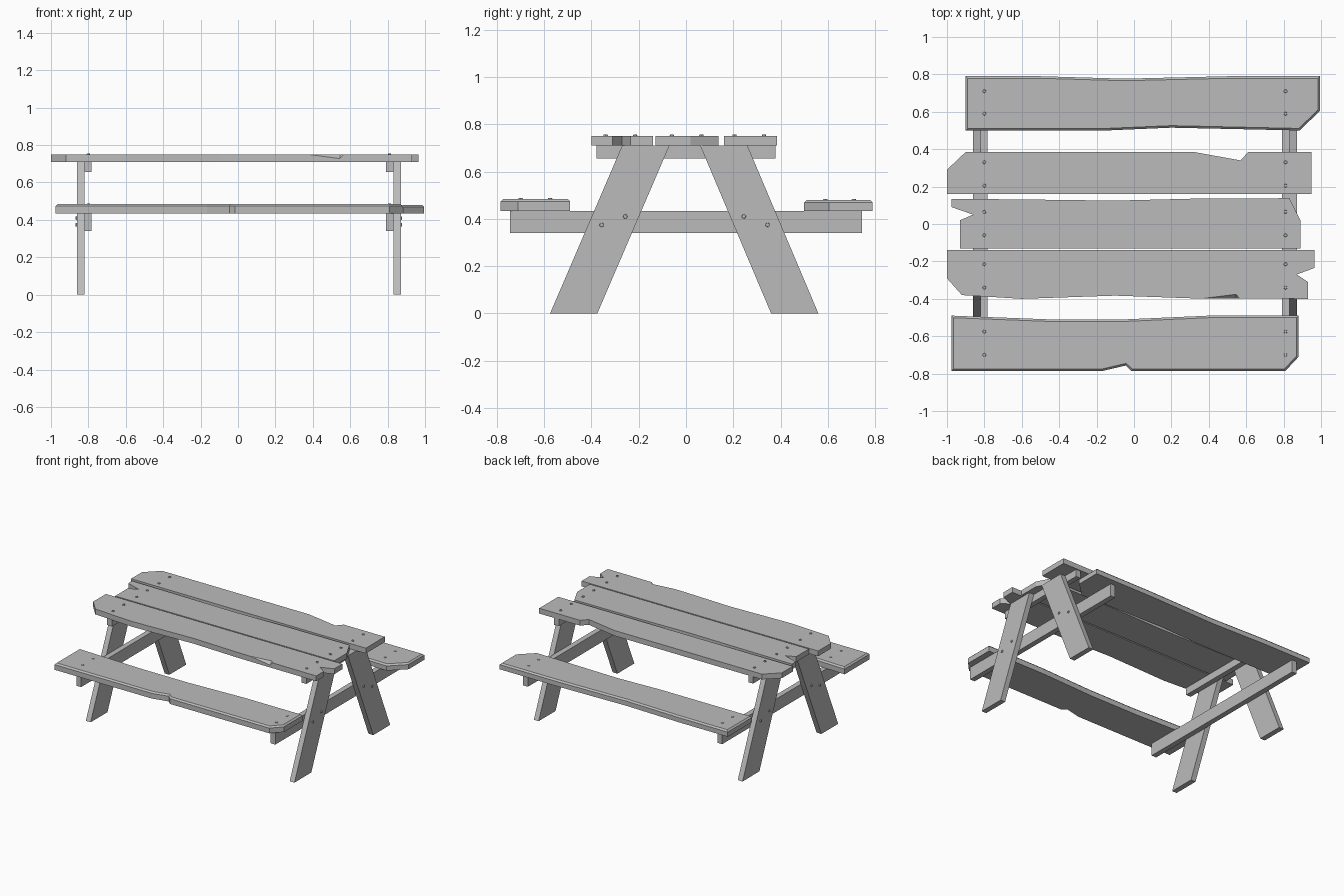
import bpy, bmesh
from mathutils import Matrix, Vector

cube = bpy.data.objects.get("Cube")
if cube:
    bpy.data.objects.remove(cube, do_unlink=True)

grey = bpy.data.materials.new("weathered_grey")
grey.use_nodes = True
GREY = (0.5, 0.5, 0.5, 1)
grey.diffuse_color = GREY
grey.node_tree.nodes["Principled BSDF"].inputs["Base Color"].default_value = GREY


def finish(bm, name):
    bmesh.ops.recalc_face_normals(bm, faces=bm.faces)
    mesh = bpy.data.meshes.new(name)
    bm.to_mesh(mesh)
    bm.free()
    mesh.materials.append(grey)
    obj = bpy.data.objects.new(name, mesh)
    bpy.context.collection.objects.link(obj)
    return obj


def prism(name, base, push, chamfer=0):
    """Extrude a flat outline along push, optionally chamfering the far rim."""
    bm = bmesh.new()
    face = bm.faces.new([bm.verts.new(p) for p in base])
    geom = bmesh.ops.extrude_face_region(bm, geom=[face], use_keep_orig=True)["geom"]
    top = [g for g in geom if isinstance(g, bmesh.types.BMVert)]
    bmesh.ops.translate(bm, verts=top, vec=push)
    if chamfer:
        bmesh.ops.recalc_face_normals(bm, faces=bm.faces)
        rim = [e for e in bm.edges if all(v in top for v in e.verts)]
        bmesh.ops.bevel(bm, geom=rim, offset=chamfer, segments=1,
                        affect='EDGES', clamp_overlap=True)
    return finish(bm, name)


def plank(name, outline, low, high, chamfer=0):
    return prism(name, [(x, y, low) for x, y in outline], (0, 0, high - low), chamfer)


def bolts(name, places, axis, height=0.012):
    bm = bmesh.new()
    turn = Vector((0, 0, 1)).rotation_difference(Vector(axis)).to_matrix().to_4x4()
    for p in places:
        bmesh.ops.create_cone(bm, cap_ends=True, segments=8, radius1=0.011,
                              radius2=0.008, depth=height,
                              matrix=Matrix.Translation(p) @ turn)
    return finish(bm, name)


# Table top: three worn planks
LOW, TOP = 0.71, 0.75
plank("back_top_plank", [
    (-1, 0.16), (0.95, 0.16), (0.95, 0.385), (0.61, 0.385), (0.57, 0.34),
    (0.32, 0.385), (-0.9, 0.385), (-1, 0.29)], LOW, TOP)
plank("middle_top_plank", [
    (-0.93, -0.13), (0.89, -0.13), (0.89, 0.02), (0.83, 0.138), (0.3, 0.135),
    (-0.1, 0.125), (-0.5, 0.13), (-0.975, 0.135), (-0.975, 0.09),
    (-0.86, 0.05), (-0.93, 0.02)], LOW, TOP)
front = plank("front_top_plank", [
    (-1, -0.14), (0.965, -0.14), (0.965, -0.235), (0.87, -0.27), (0.93, -0.31),
    (0.93, -0.4), (0.3, -0.397), (-0.1, -0.383), (-0.6, -0.4), (-0.92, -0.38),
    (-1, -0.29)], LOW, TOP)

# Splintered chip in the front edge of the table top
bm = bmesh.new()
for p in [(0.33, -0.402, 0.751), (0.545, -0.402, 0.724), (0.57, -0.402, 0.751),
          (0.545, -0.375, 0.751), (0.47, -0.45, 0.8)]:
    bm.verts.new(p)
bmesh.ops.convex_hull(bm, input=bm.verts)
cutter = finish(bm, "chip_cutter")
cutter.hide_render = True
cutter.hide_set(True)
cut = front.modifiers.new("chip", 'BOOLEAN')
cut.operation = 'DIFFERENCE'
cut.object = cutter
cut.solver = 'EXACT'
bpy.context.view_layer.objects.active = front
bpy.ops.object.modifier_apply(modifier=cut.name)
bpy.data.objects.remove(cutter, do_unlink=True)

# Bench seats with chamfered upper rims
plank("back_seat", [
    (-0.9, 0.5), (-0.9, 0.79), (-0.5, 0.79), (-0.05, 0.777), (0.5, 0.79),
    (0.995, 0.79), (0.995, 0.605), (0.885, 0.5), (0.2, 0.515), (-0.15, 0.5)],
    0.434, 0.48, 0.011)
plank("front_seat", [
    (-0.975, -0.785), (-0.165, -0.785), (-0.045, -0.757), (-0.015, -0.785),
    (0.81, -0.785), (0.88, -0.71), (0.88, -0.49), (0.4, -0.49),
    (-0.05, -0.51), (-0.45, -0.51), (-0.975, -0.49)], 0.434, 0.484, 0.011)

# End frames: splayed legs, rails and their bolts
for side, sign, joint in (("right", -1, -0.822), ("left", 1, 0.832)):
    out = (sign * 0.04, 0, 0)
    inward = (-sign * 0.04, 0, 0)
    for end, foot, head in (("front", -0.575, -0.27), ("back", 0.36, 0.06)):
        prism(f"{end}_{side}_leg", [
            (joint, foot, 0), (joint, foot + 0.2, 0),
            (joint, head + 0.2, LOW), (joint, head, LOW)], out)
        mid = foot + 0.1 + (head - foot) * 0.55
        lean = 1 if end == "front" else -1
        bolts(f"{end}_{side}_leg_bolts",
              [(joint + sign * 0.04, mid + k * 0.05, 0.392 + k * lean * 0.018)
               for k in (-1, 1)], out)
    for name, reach, low, high in (("top_rail", 0.378, 0.655, LOW),
                                   ("seat_rail", 0.745, 0.34, 0.434)):
        prism(f"{side}_{name}", [
            (joint, -reach, low), (joint, reach, low),
            (joint, reach, high), (joint, -reach, high)], inward)
    bolt_x = joint - sign * 0.022
    bolts(f"{side}_top_bolts", [(bolt_x, y, TOP) for y in
                                (-0.34, -0.215, -0.06, 0.065, 0.205, 0.33)], (0, 0, 1))
    bolts(f"{side}_back_seat_bolts", [(bolt_x, y, 0.48) for y in (0.59, 0.71)],
          (0, 0, 1), 0.008)
    bolts(f"{side}_front_seat_bolts", [(bolt_x, y, 0.484) for y in (-0.7, -0.575)],
          (0, 0, 1), 0.008)
